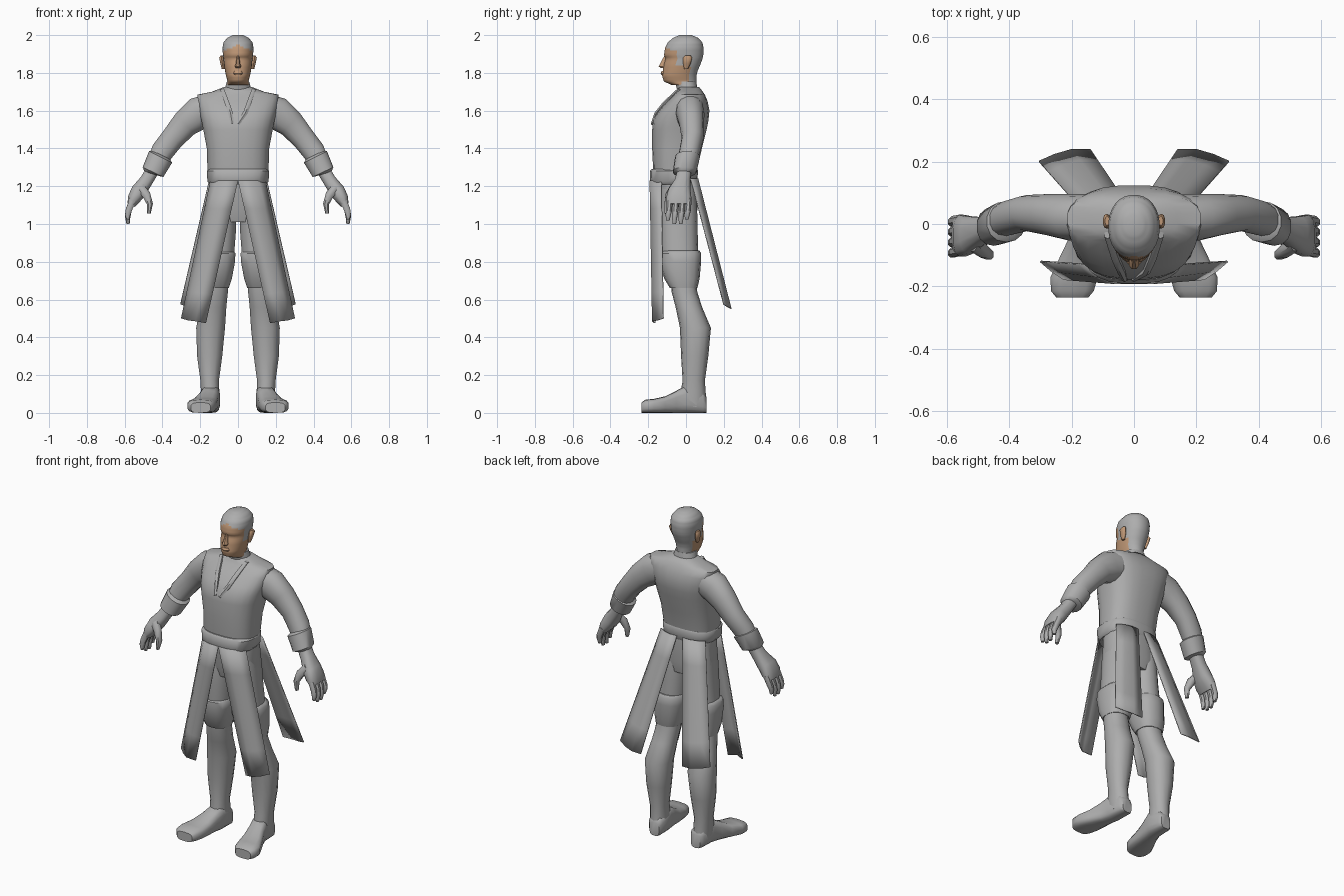
import bpy, bmesh, math
from mathutils import Vector


def material(name, rgb):
    m = bpy.data.materials.new(name)
    m.diffuse_color = (*rgb, 1)
    return m


GREY = material("cloth grey", (0.42, 0.42, 0.42))
SKIN = material("skin tan", (0.52, 0.31, 0.18))


def finish(bm, name, mats=(GREY,), angle=45):
    bmesh.ops.recalc_face_normals(bm, faces=bm.faces)
    me = bpy.data.meshes.new(name)
    bm.to_mesh(me)
    bm.free()
    for m in mats:
        me.materials.append(m)
    for p in me.polygons:
        p.use_smooth = True
    me.set_sharp_from_angle(angle=math.radians(angle))
    ob = bpy.data.objects.new(name, me)
    bpy.context.collection.objects.link(ob)
    return ob


def power(v, n):
    return math.copysign(abs(v) ** (2 / n), v)


def loft(name, rings, seg=14, n=2.2, mats=(GREY,), angle=45):
    """Skin superellipse rings given as (centre, u axis, v axis)."""
    bm = bmesh.new()
    rows = []
    for c, u, v in rings:
        rows.append([bm.verts.new(c + u * power(math.cos(a), n) + v * power(math.sin(a), n))
                     for a in (2 * math.pi * (i + 0.5) / seg for i in range(seg))])
    for a, b in zip(rows, rows[1:]):
        for i in range(seg):
            j = (i + 1) % seg
            bm.faces.new((a[i], a[j], b[j], b[i]))
    bm.faces.new(rows[0])
    bm.faces.new(rows[-1])
    return finish(bm, name, mats, angle)


def levels(name, rows, s=1, **kw):
    """Horizontal rings: (z, centre x, half width, front y, back y)."""
    return loft(name, [(Vector((s * x, (f + b) / 2, z)), Vector((w, 0, 0)),
                        Vector((0, (b - f) / 2, 0))) for z, x, w, f, b in rows], **kw)


def tube(name, pts, s=1, **kw):
    """Rings square to a path in x-z: (x, y, z, thickness, half depth in y)."""
    rings = []
    for i, (x, y, z, t, d) in enumerate(pts):
        a, b = pts[max(i - 1, 0)], pts[min(i + 1, len(pts) - 1)]
        tan = Vector((s * (b[0] - a[0]), 0, b[2] - a[2])).normalized()
        side = Vector((tan.z, 0, -tan.x))
        rings.append((Vector((s * x, y, z)), side * t, Vector((0, d, 0))))
    return loft(name, rings, **kw)


def flap(name, top, bottom, s, rows=5):
    """Hanging cloth panel ruled between two edges."""
    bm = bmesh.new()
    grid = [[bm.verts.new(Vector(a).lerp(Vector(b), r / rows)) for a, b in zip(top, bottom)]
            for r in range(rows + 1)]
    for a, b in zip(grid, grid[1:]):
        for i in range(len(top) - 1):
            bm.faces.new((a[i], a[i + 1], b[i + 1], b[i]))
    for v in bm.verts:
        v.co.x *= s
    ob = finish(bm, name)
    mod = ob.modifiers.new("thickness", "SOLIDIFY")
    mod.thickness, mod.offset = 0.006, 0


# Tunic, belt and hips
levels("tunic", [(1.25, 0, .155, -.172, .055), (1.29, 0, .163, -.175, .06),
                 (1.40, 0, .166, -.18, .085), (1.50, 0, .185, -.18, .11),
                 (1.55, 0, .195, -.175, .12), (1.60, 0, .207, -.145, .125),
                 (1.65, 0, .217, -.10, .115), (1.685, 0, .215, -.065, .10),
                 (1.70, 0, .14, -.055, .09), (1.725, 0, .075, -.04, .07)],
       seg=24, n=2.6, angle=50)
levels("belt", [(1.21, 0, .150, -.185, .05), (1.225, 0, .163, -.192, .06),
                (1.28, 0, .166, -.192, .065), (1.292, 0, .155, -.182, .06)], seg=24, n=2.7)
levels("hips", [(1.01, 0, .13, -.12, .05), (1.08, 0, .16, -.14, .062),
                (1.22, 0, .15, -.15, .055)], seg=20, n=2.6)
for s, end in ((1, .0), (-1, .03)):
    tube("lapel", [(.085, -.035, 1.715, .012, .012), (.06, -.108, 1.645, .014, .014),
                   (.04, -.152, 1.59, .014, .014), (end, -.178, 1.53, .01, .008)], s, seg=6)

# Collar and head, coloured by hairline
levels("collar", [(1.70, 0, .075, -.045, .065), (1.755, 0, .06, -.06, .055)], seg=16)
key = [(1.735, .058, -.075, .055), (1.755, .056, -.118, .055), (1.785, .064, -.127, .056),
       (1.81, .069, -.123, .062), (1.84, .074, -.119, .075), (1.875, .077, -.108, .088),
       (1.895, .08, -.117, .092), (1.93, .083, -.112, .094), (1.96, .078, -.098, .088),
       (1.985, .058, -.07, .066), (2.0, .028, -.035, .03)]
head_rows = []
for a, b in zip(key, key[1:] + key[-1:]):
    for k in range(3 if a is not b else 1):
        z, w, f, bk = (p + (q - p) * k / 3 for p, q in zip(a, b))
        head_rows.append((z, 0, w, f, bk))
head = levels("head", head_rows, seg=28, n=2.15, mats=(SKIN, GREY), angle=60)
for p in head.data.polygons:
    x, y, z = p.center
    if z > 1.945 - 0.35 * abs(x) or y > 0.02 or (y > -0.055 and z > 1.84):
        p.material_index = 1

# Nose: tapered wedge
levels("nose", [(1.825, 0, .012, -.135, -.10), (1.835, 0, .018, -.146, -.10),
                (1.85, 0, .012, -.138, -.10), (1.89, 0, .007, -.116, -.09)],
       seg=8, mats=(SKIN,))
levels("lips", [(1.79, 0, .02, -.13, -.10), (1.798, 0, .026, -.134, -.10),
                (1.81, 0, .02, -.128, -.10)], seg=10, mats=(SKIN,))

for s in (1, -1):
    # Ear
    levels("ear", [(1.82, .078, .008, -.01, .01), (1.85, .083, .011, -.015, .025),
                   (1.88, .088, .012, -.015, .033), (1.892, .086, .007, -.005, .025)],
           s, seg=10, mats=(SKIN,))

    # Arm, cuff and hand
    tube("arm", [(.14, .02, 1.61, .085, .075), (.21, .022, 1.585, .09, .075),
                 (.28, .03, 1.53, .075, .066), (.345, .035, 1.455, .064, .058),
                 (.40, .02, 1.385, .062, .056), (.44, .005, 1.31, .05, .05)], s)
    tube("sleeve_cuff", [(.405, .01, 1.365, .05, .05), (.41, .008, 1.355, .07, .066),
                         (.45, -.008, 1.275, .062, .062), (.453, -.01, 1.265, .045, .045)], s)
    tube("palm", [(.455, -.008, 1.28, .036, .038), (.485, -.018, 1.23, .036, .042),
                  (.525, -.035, 1.175, .042, .06), (.55, -.038, 1.135, .036, .068),
                  (.566, -.038, 1.10, .022, .064)], s, seg=12, n=2.6)
    for y, tip in ((-.086, 1.02), (-.052, 1.0), (-.018, 1.0), (.014, 1.025)):
        tube("finger", [(.555, y, 1.13, .019, .017), (.578, y - .004, 1.075, .018, .017),
                        (.584, y - .008, (1.075 + tip) / 2, .015, .015),
                        (.582, y - .01, tip, .009, .01)], s, seg=8)
    tube("thumb", [(.52, -.06, 1.195, .026, .028), (.485, -.085, 1.155, .024, .024),
                   (.466, -.098, 1.105, .017, .018), (.472, -.104, 1.055, .01, .011)], s, seg=8)

    # Leg, breeches cuff and shoe
    levels("thigh", [(1.20, .08, .07, -.135, .05), (1.05, .085, .078, -.14, .06),
                     (.95, .09, .08, -.138, .062), (.82, .102, .082, -.13, .065)], s)
    levels("breeches_cuff", [(.86, .102, .078, -.12, .07), (.845, .104, .092, -.14, .08),
                             (.80, .106, .092, -.142, .08), (.71, .115, .084, -.115, .072),
                             (.66, .12, .072, -.085, .06)], s, n=2.5)
    levels("lower_leg", [(.72, .118, .07, -.08, .05), (.64, .122, .07, -.076, .06),
                         (.56, .132, .072, -.055, .085), (.45, .145, .078, -.032, .132),
                         (.30, .15, .068, -.026, .118), (.17, .15, .05, -.018, .10),
                         (.10, .147, .05, -.03, .105), (.03, .145, .045, -.03, .105)], s)
    shoe = [(.108, .14, .085, .032), (.09, .142, .11, .046), (.0, .145, .145, .05),
            (-.05, .158, .118, .054), (-.11, .175, .088, .066), (-.17, .192, .074, .077),
            (-.215, .198, .07, .07), (-.236, .198, .055, .052)]
    loft("shoe", [(Vector((s * x, y, h / 2)), Vector((w, 0, 0)), Vector((0, 0, h / 2)))
                  for y, x, h, w in shoe], n=3.2)

    # Skirt panels
    flap("front_panel",
         [(.0, -.19, 1.23), (.06, -.19, 1.23), (.11, -.17, 1.23), (.145, -.13, 1.23)],
         [(.17, -.165, .475), (.225, -.177, .485), (.265, -.15, .49), (.30, -.12, .50)], s)
    flap("back_panel",
         [(.02, .06, 1.24), (.065, .062, 1.24), (.11, .05, 1.24), (.15, .025, 1.24)],
         [(.14, .238, .55), (.20, .238, .552), (.255, .222, .56), (.305, .20, .575)], s)
